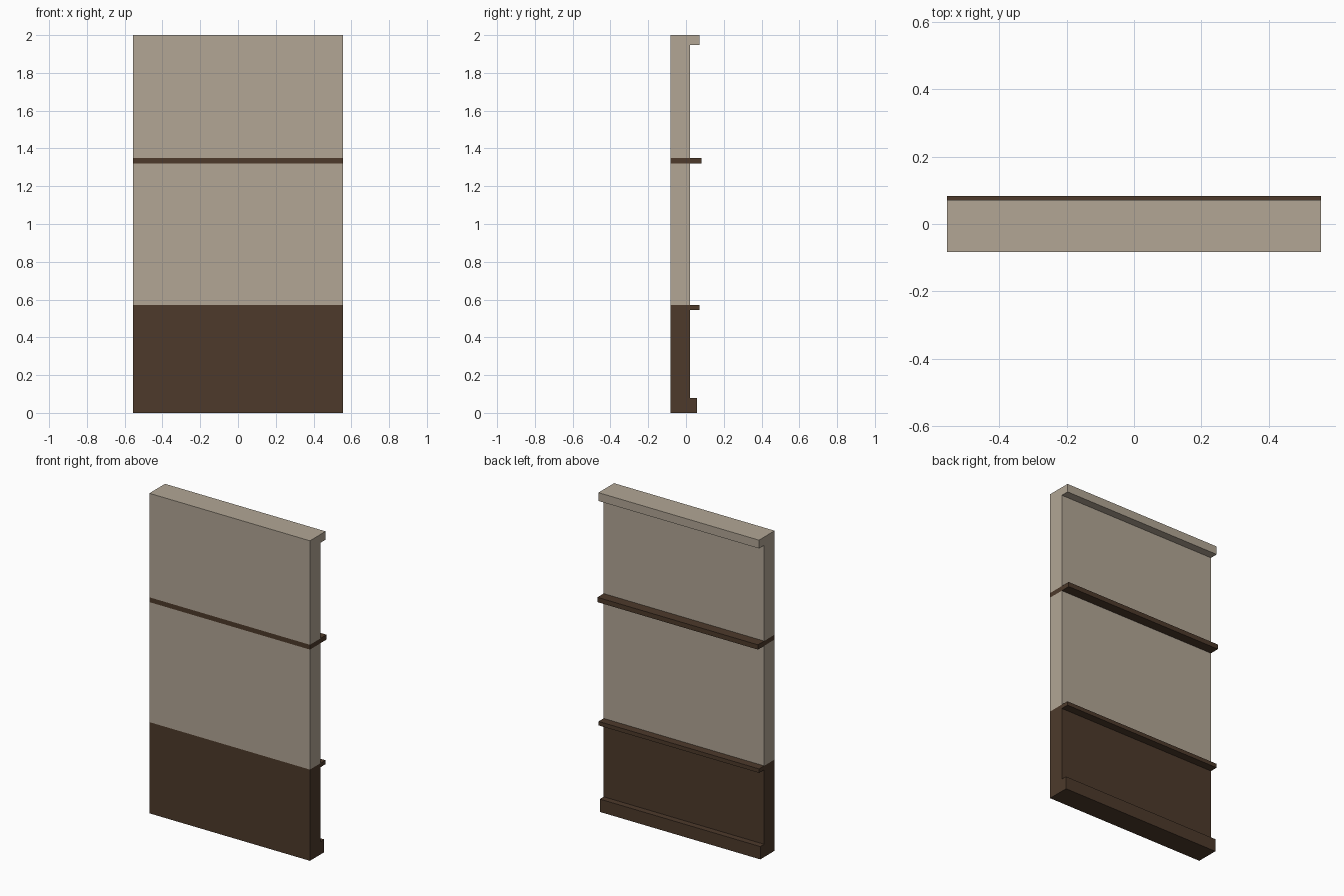
import bpy

if "Cube" in bpy.data.objects:
    bpy.data.objects.remove(bpy.data.objects["Cube"])

HALF_W = 0.555    # half width of the panel
FRONT = -0.0825   # shared flat front plane
WALL = 0.021      # back plane of the plain wall


def material(name, colour):
    m = bpy.data.materials.new(name)
    m.diffuse_color = (*colour, 1)
    m.use_nodes = True
    m.node_tree.nodes["Principled BSDF"].inputs["Base Color"].default_value = m.diffuse_color
    return m


plaster = material("plaster", (0.445, 0.381, 0.300))
wood = material("dark_wood", (0.074, 0.042, 0.024))


def band(name, z0, z1, back, mat):
    """Full-width box from the front plane to the given back plane."""
    bpy.ops.mesh.primitive_cube_add(size=1)
    ob = bpy.context.object
    ob.name = name
    for v in ob.data.vertices:
        v.co.x *= 2 * HALF_W
        v.co.y = back if v.co.y > 0 else FRONT
        v.co.z = z1 if v.co.z > 0 else z0
    ob.data.materials.append(mat)


# Bands stacked from the floor up, mouldings project toward +y
band("skirting_board", 0.0, 0.08, 0.059, wood)
band("wainscot", 0.08, 0.545, WALL, wood)
band("dado_rail", 0.545, 0.57, 0.071, wood)
band("middle_wall", 0.57, 1.32, WALL, plaster)
band("picture_rail", 1.32, 1.35, 0.0825, wood)
band("upper_wall", 1.35, 1.948, WALL, plaster)
band("cornice", 1.948, 2.0, 0.072, plaster)
